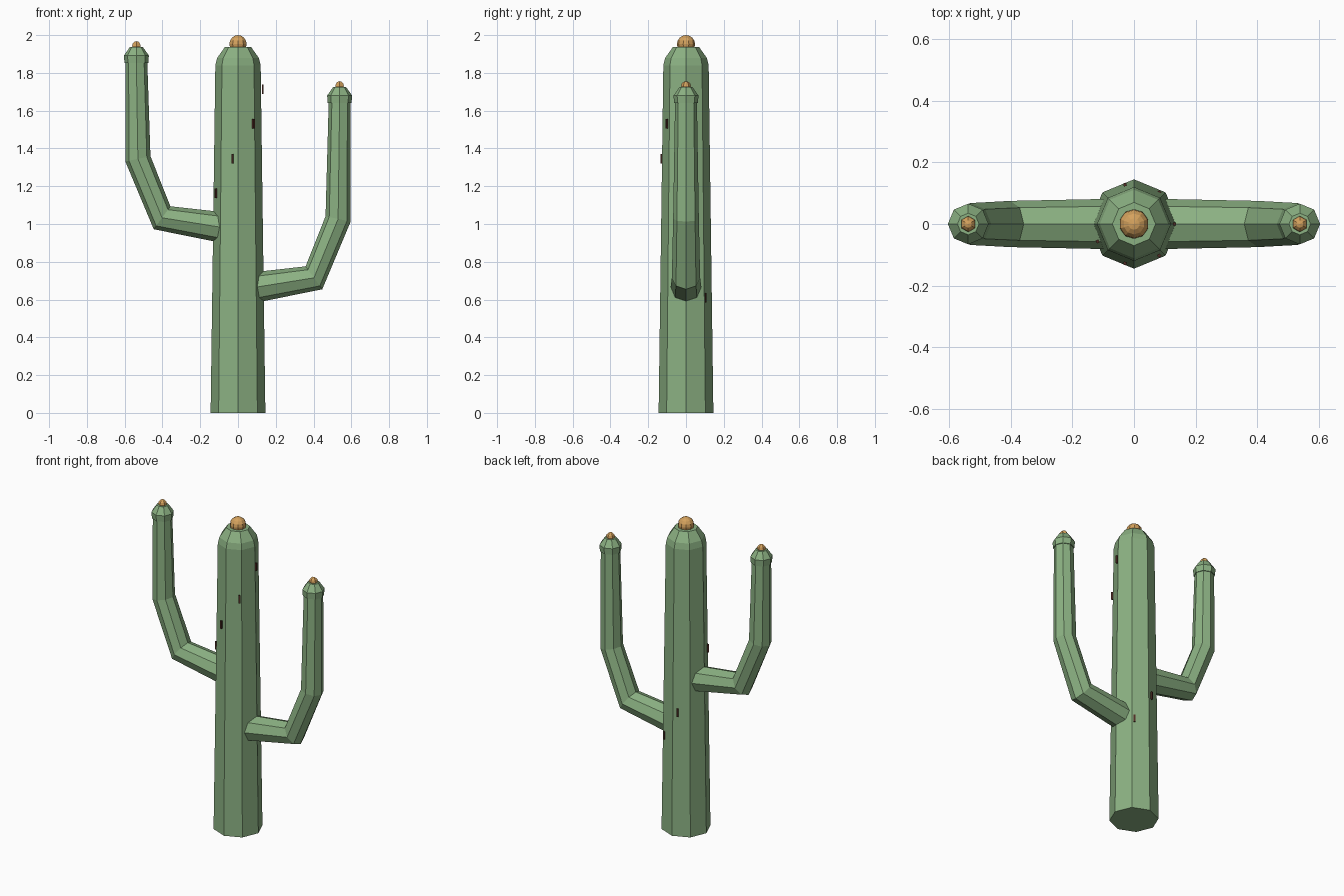
import bpy, bmesh, math
from mathutils import Vector, Matrix

cube = bpy.data.objects.get("Cube")
if cube:
    bpy.data.objects.remove(cube, do_unlink=True)


def material(name, rgb):
    m = bpy.data.materials.new(name)
    m.use_nodes = True
    m.diffuse_color = (*rgb, 1)
    m.node_tree.nodes["Principled BSDF"].inputs["Base Color"].default_value = (*rgb, 1)
    return m


GREEN = material("cactus_green", (0.26, 0.44, 0.225))
ORANGE = material("flower_orange", (0.66, 0.36, 0.11))
BROWN = material("spine_brown", (0.08, 0.025, 0.018))
SIDES = 8


def finish(name, bm, mat):
    bmesh.ops.recalc_face_normals(bm, faces=bm.faces)
    mesh = bpy.data.meshes.new(name)
    bm.to_mesh(mesh)
    bm.free()
    mesh.materials.append(mat)
    obj = bpy.data.objects.new(name, mesh)
    bpy.context.collection.objects.link(obj)
    return obj


def tube(name, rings):
    """Octagonal tube in the xz plane; each ring is (x, z, radius, tilt in degrees)."""
    bm = bmesh.new()
    loops = []
    for x, z, r, tilt in rings:
        turn = Matrix.Rotation(math.radians(tilt), 3, 'Y')
        loop = []
        for i in range(SIDES):
            a = math.tau * i / SIDES
            p = turn @ Vector((r * math.cos(a), r * math.sin(a), 0))
            loop.append(bm.verts.new(p + Vector((x, 0, z))))
        loops.append(loop)
    for low, high in zip(loops, loops[1:]):
        for i in range(SIDES):
            j = (i + 1) % SIDES
            bm.faces.new((low[i], low[j], high[j], high[i]))
    bm.faces.new(loops[0][::-1])
    bm.faces.new(loops[-1])
    return finish(name, bm, GREEN)


def flower(name, x, z, r, segments, rows):
    bm = bmesh.new()
    bmesh.ops.create_uvsphere(bm, u_segments=segments, v_segments=rows, radius=r,
                              matrix=Matrix.Translation((x, 0, z)))
    finish(name, bm, ORANGE)


# Trunk with a bevelled crown
tube("trunk", [(0, 0, 0.145, 0), (0, 1.84, 0.12, 0), (0, 1.878, 0.111, 0), (0, 1.936, 0.07, 0)])
flower("trunk_flower", 0, 1.952, 0.048, 10, 8)

# Arms: side, height of the lower bend, height of the tip
for name, side, base, tip in (("left", 1, 0.715, 1.724), ("right", -1, 1.033, 1.936)):
    path = [(0.06, base - 0.055, 0.082, 82), (0.402, base, 0.075, 54),
            (0.53, base + 0.312, 0.068, 12), (0.538, tip - 0.084, 0.058, 0)]
    tube(name + "_arm", [(side * x, z, r, side * t) for x, z, r, t in path])
    x = side * 0.538
    tube(name + "_arm_cap", [(x, tip - 0.084, 0.063, 0), (x, tip - 0.044, 0.066, 0),
                             (x, tip, 0.035, 0)])
    flower(name + "_arm_flower", x, tip + 0.006, 0.026, 6, 6)

# Spines spiralling up the trunk
COUNT = 7
for i in range(COUNT):
    angle = math.tau * (i + 1) / COUNT
    bm = bmesh.new()
    place = (Matrix.Rotation(angle, 4, 'Z') @ Matrix.Translation((0.131, 0, 0.61 + 0.184 * i))
             @ Matrix.Diagonal((0.01, 0.01, 0.05, 1)))
    bmesh.ops.create_cube(bm, size=1, matrix=place)
    finish(f"spine_{i + 1}", bm, BROWN)
